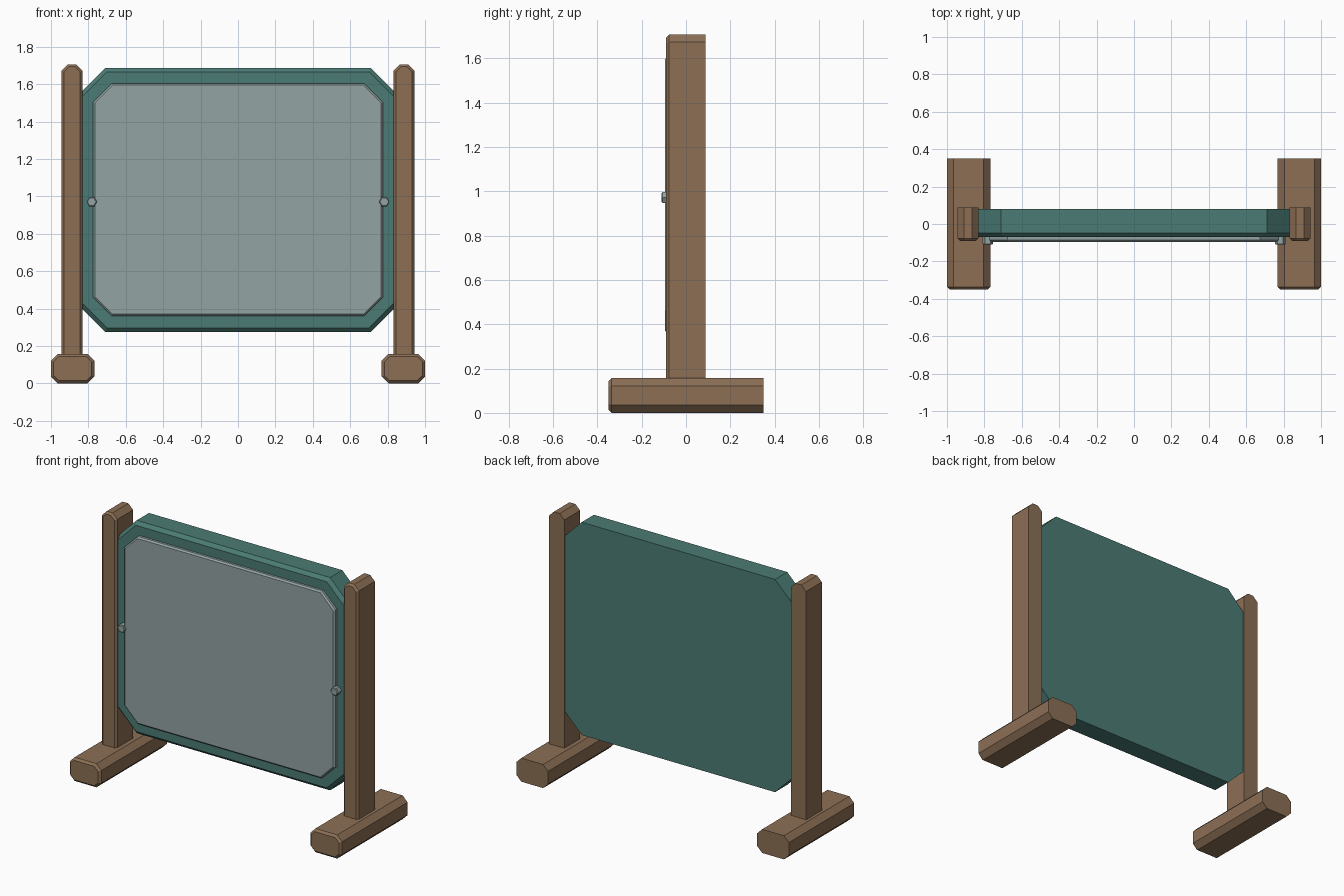
import bpy
import math

cube = bpy.data.objects.get("Cube")
if cube:
    bpy.data.objects.remove(cube, do_unlink=True)


def make_material(name, rgb):
    # sRGB bytes to linear colour
    lin = [(c / 255 / 12.92 if c < 11 else ((c / 255 + 0.055) / 1.055) ** 2.4) for c in rgb]
    mat = bpy.data.materials.new(name)
    mat.use_nodes = True
    mat.diffuse_color = (*lin, 1)
    mat.node_tree.nodes["Principled BSDF"].inputs["Base Color"].default_value = (*lin, 1)
    return mat


wood = make_material("brown wood", (140, 111, 85))
frame_green = make_material("teal green", (75, 123, 116))
metal_grey = make_material("pale grey", (148, 163, 163))


def octagon(x0, x1, z0, z1, cut):
    """Rectangle in the xz plane with its corners cut at 45 degrees."""
    return [(x0 + cut, z0), (x1 - cut, z0), (x1, z0 + cut), (x1, z1 - cut),
            (x1 - cut, z1), (x0 + cut, z1), (x0, z1 - cut), (x0, z0 + cut)]


def post_outline(x0, x1, z0, z1, cut):
    """Rectangle with only its top corners cut."""
    return [(x0, z0), (x1, z0), (x1, z1 - cut), (x1 - cut, z1),
            (x0 + cut, z1), (x0, z1 - cut)]


def inset(outline, d):
    """Move every edge of a convex counter-clockwise outline inwards by d."""
    result = []
    n = len(outline)
    for i, (x, z) in enumerate(outline):
        px, pz = outline[i - 1]
        qx, qz = outline[(i + 1) % n]
        a = math.atan2(z - pz, x - px)
        b = math.atan2(qz - z, qx - x)
        n1 = (-math.sin(a), math.cos(a))
        n2 = (-math.sin(b), math.cos(b))
        k = d / (1 + n1[0] * n2[0] + n1[1] * n2[1])
        result.append((x + k * (n1[0] + n2[0]), z + k * (n1[1] + n2[1])))
    return result


def slab(name, outline, back, front, bevel, mat):
    """Extrude an outline along y and bevel the rim of its front face."""
    rings = [(back, outline), (front + bevel, outline), (front, inset(outline, bevel))]
    n = len(outline)
    verts = [(x, y, z) for y, ring in rings for x, z in ring]
    faces = [tuple(reversed(range(n))), tuple(range(2 * n, 3 * n))]
    for r in range(2):
        for i in range(n):
            j = (i + 1) % n
            faces.append((r * n + i, r * n + j, r * n + n + j, r * n + n + i))
    mesh = bpy.data.meshes.new(name)
    mesh.from_pydata(verts, [], faces)
    mesh.materials.append(mat)
    mesh.validate()
    obj = bpy.data.objects.new(name, mesh)
    bpy.context.collection.objects.link(obj)
    return obj


# Board and the panel on its front
slab("board", octagon(-0.86, 0.86, 0.275, 1.687, 0.15), 0.08, -0.07, 0.022, frame_green)
slab("front_panel", octagon(-0.775, 0.775, 0.36, 1.604, 0.1), -0.06, -0.095, 0.01, metal_grey)

# Posts, feet and knobs on both sides
for side, sign in (("left", 1), ("right", -1)):
    def span(a, b):
        return sorted((sign * a, sign * b))

    slab(side + "_foot", octagon(*span(0.768, 1.0), 0, 0.157, 0.036), 0.35, -0.35, 0.014, wood)
    slab(side + "_post", post_outline(*span(0.832, 0.943), 0.1, 1.706, 0.034),
         0.088, -0.09, 0.013, wood)
    hexagon = [(sign * 0.782 + 0.028 * math.cos(math.radians(a)),
                0.971 + 0.028 * math.sin(math.radians(a))) for a in range(0, 360, 60)]
    slab(side + "_knob", hexagon, -0.07, -0.11, 0.004, metal_grey)
